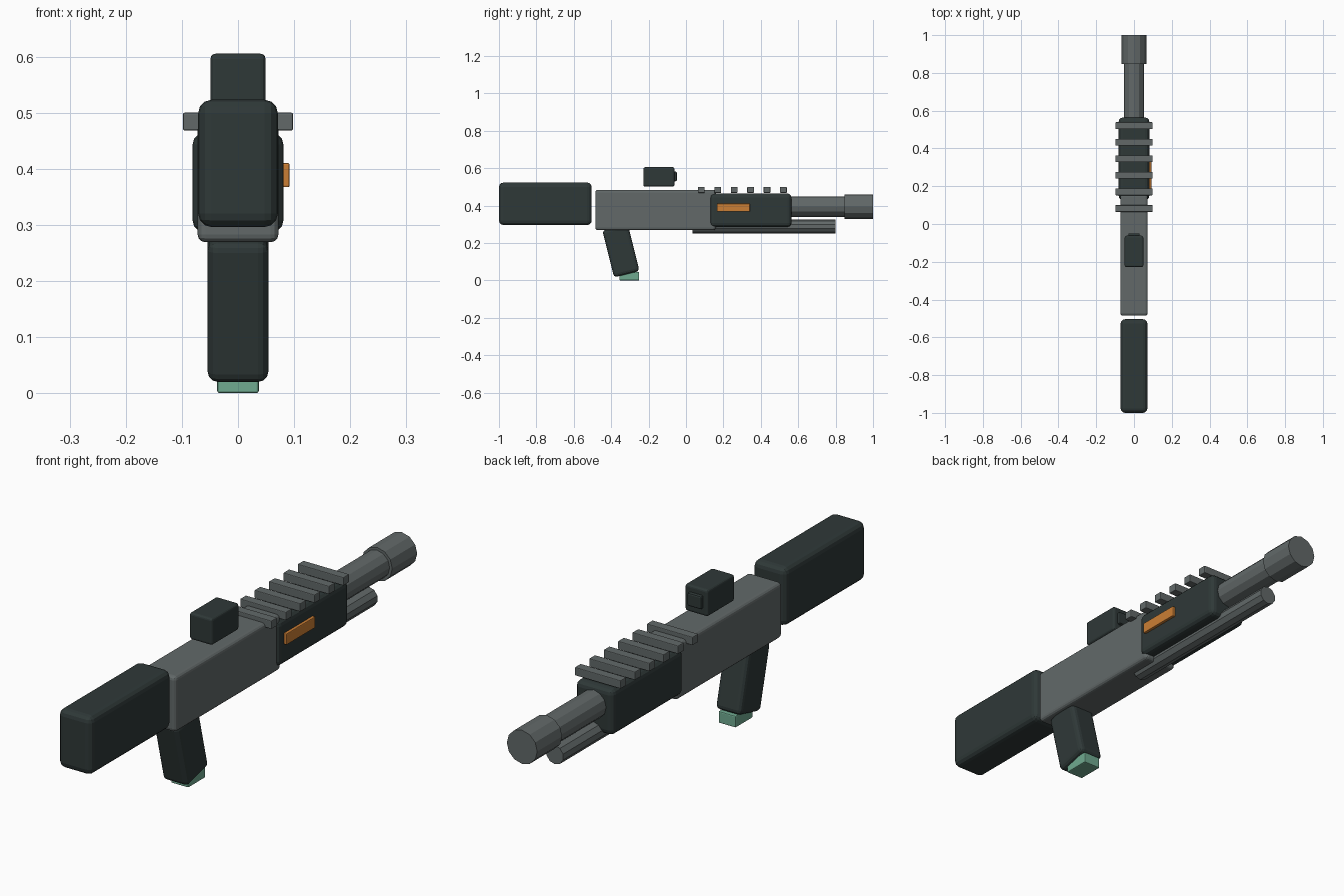
import bpy
import math

cube = bpy.data.objects.get("Cube")
if cube:
    bpy.data.objects.remove(cube, do_unlink=True)


def material(name, rgb):
    m = bpy.data.materials.new(name)
    m.use_nodes = True
    m.diffuse_color = (*rgb, 1)
    m.node_tree.nodes["Principled BSDF"].inputs["Base Color"].default_value = (*rgb, 1)
    return m


DARK = material("dark polymer", (0.028, 0.040, 0.039))
GREY = material("gunmetal grey", (0.122, 0.141, 0.141))
ORANGE = material("orange accent", (0.60, 0.21, 0.035))
MINT = material("mint green", (0.16, 0.40, 0.28))


def box(name, x, y, z, mat, bevel, tilt=0.0, segments=3):
    """Rounded box spanning the (low, high) pairs x, y and z, tilted about x."""
    spans = (x, y, z)
    bpy.ops.mesh.primitive_cube_add(
        size=1, location=[(a + b) / 2 for a, b in spans], rotation=(tilt, 0, 0))
    ob = bpy.context.object
    ob.name = name
    ob.scale = [b - a for a, b in spans]
    bpy.ops.object.transform_apply(location=False, rotation=False, scale=True)
    ob.data.materials.append(mat)
    mod = ob.modifiers.new("rounded edges", "BEVEL")
    mod.width = bevel
    mod.segments = segments
    return ob


def tube(name, radius, y, z, sides, mat):
    """Faceted cylinder lying along y."""
    bpy.ops.mesh.primitive_cylinder_add(
        vertices=sides, radius=radius, depth=y[1] - y[0],
        location=(0, sum(y) / 2, z), rotation=(math.pi / 2, 0, 0))
    ob = bpy.context.object
    ob.name = name
    ob.data.materials.append(mat)
    return ob


# Body
box("stock", (-0.071, 0.071), (-1.0, -0.504), (0.296, 0.523), DARK, 0.024)
box("receiver", (-0.072, 0.072), (-0.485, 0.16), (0.269, 0.484), GREY, 0.014)
box("handguard", (-0.081, 0.081), (0.127, 0.564), (0.286, 0.465), DARK, 0.022)

# Grip with its floor plate
box("grip", (-0.054, 0.054), (-0.418, -0.278), (0.029, 0.288), DARK, 0.018,
    tilt=math.radians(14))
box("grip_plate", (-0.037, 0.037), (-0.356, -0.25), (0, 0.045), MINT, 0.004, segments=2)

# Barrel, muzzle and lower tube
tube("barrel", 0.054, (0.5, 0.9), 0.394, 12, GREY)
tube("muzzle", 0.065, (0.848, 1.0), 0.394, 12, GREY)
tube("magazine_tube", 0.037, (0.036, 0.8), 0.288, 10, GREY)

# Sight
box("sight_body", (-0.049, 0.049), (-0.228, -0.062), (0.502, 0.605), DARK, 0.009)
box("sight_lens", (-0.03, 0.03), (-0.08, -0.049), (0.53, 0.581), DARK, 0.006, segments=2)

# Cross bars of the top rail
for i in range(6):
    y = 0.082 + i * 0.0878
    box(f"rail_bar_{i + 1}", (-0.098, 0.098), (y - 0.018, y + 0.018),
        (0.468, 0.5), GREY, 0.003, segments=2)

# Accent on the left side
box("side_accent", (0.07, 0.092), (0.165, 0.341), (0.367, 0.41), ORANGE, 0.003, segments=2)
